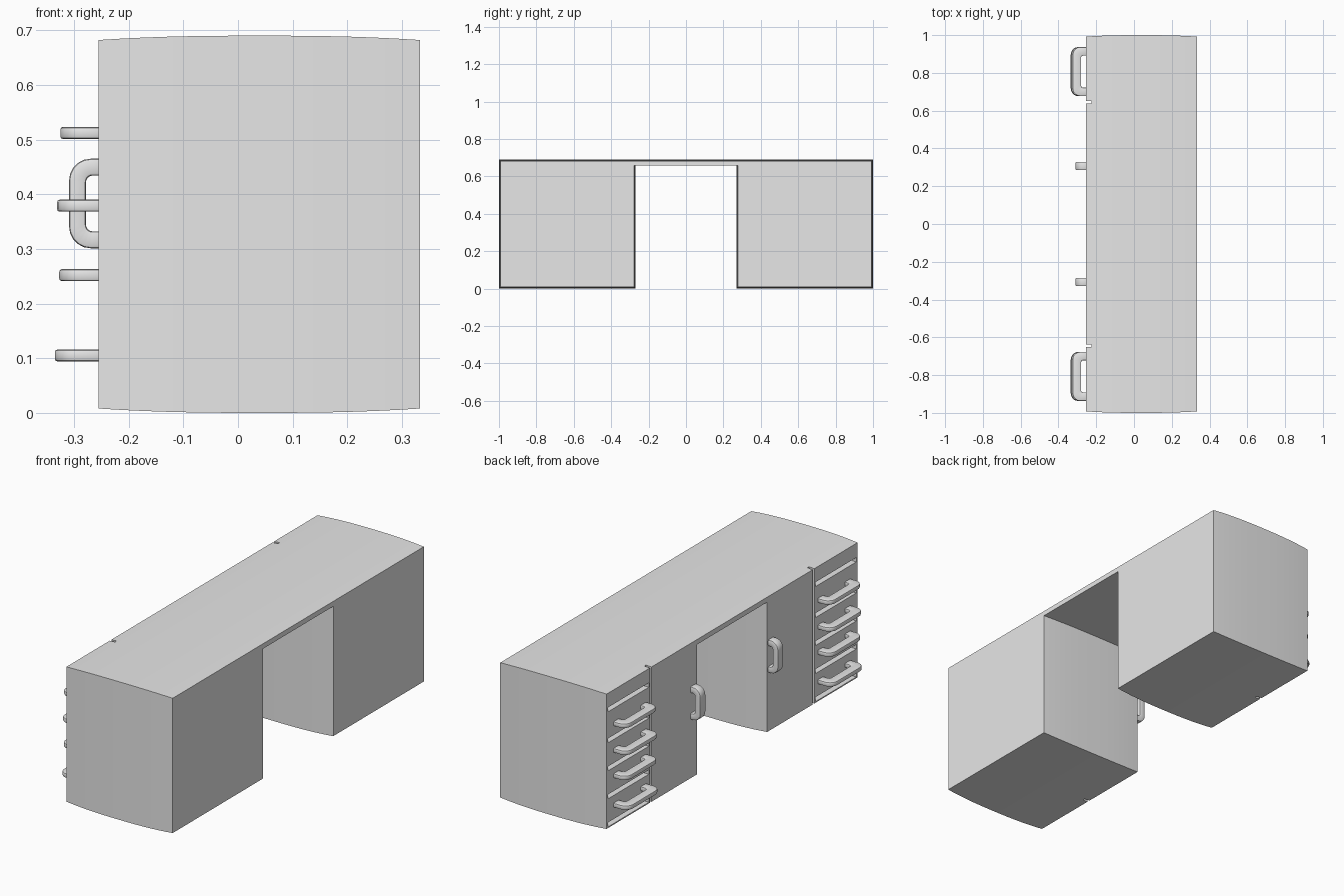
import bpy, bmesh, math
from mathutils import Vector

cube = bpy.data.objects.get("Cube")
if cube:
    bpy.data.objects.remove(cube, do_unlink=True)

grey = bpy.data.materials.new("light_grey")
grey.use_nodes = True
grey.diffuse_color = (0.8, 0.8, 0.8, 1)
grey.node_tree.nodes["Principled BSDF"].inputs["Base Color"].default_value = (0.8, 0.8, 0.8, 1)

FRONT, BACK = -0.255, 0.333
BULGE = 0.008


def finish(name, bm):
    bmesh.ops.recalc_face_normals(bm, faces=bm.faces)
    mesh = bpy.data.meshes.new(name)
    bm.to_mesh(mesh)
    bm.free()
    mesh.materials.append(grey)
    obj = bpy.data.objects.new(name, mesh)
    bpy.context.collection.objects.link(obj)
    return obj


def select_only(obj):
    bpy.ops.object.select_all(action='DESELECT')
    obj.select_set(True)
    bpy.context.view_layer.objects.active = obj


def apply_modifiers(obj):
    select_only(obj)
    for mod in list(obj.modifiers):
        bpy.ops.object.modifier_apply(modifier=mod.name)


def add_box(bm, lo, hi):
    lo, hi = Vector(lo), Vector(hi)
    verts = bmesh.ops.create_cube(bm, size=1)["verts"]
    for v in verts:
        v.co = (lo + hi) / 2 + v.co * (hi - lo)


# Desk body: arch profile swept front to back, swelling gently in the middle
# Each profile point: y, z, swell direction in y, swell direction in z
half = [(0.277, 0.657, -1, 0), (0.277, BULGE, -1, -1),
        (0.992, BULGE, 1, -1), (0.992, 0.682, 1, 1)]
profile = half + [(-y, z, -sy, sz) for y, z, sy, sz in reversed(half)]
bm = bmesh.new()
rings = []
STEPS = 14
for i in range(STEPS + 1):
    t = i / STEPS
    swell = BULGE * (1 - abs(2 * t - 1) ** 2.5)
    x = FRONT + (BACK - FRONT) * t
    rings.append([bm.verts.new((x, y + sy * swell, z + sz * swell))
                  for y, z, sy, sz in profile])
n = len(profile)
for a, b in zip(rings, rings[1:]):
    for k in range(n):
        bm.faces.new((a[k], a[(k + 1) % n], b[(k + 1) % n], b[k]))
bm.faces.new(rings[0])
bm.faces.new(rings[-1])
body = finish("desk_body", bm)

# Cut the gaps between drawers and the groove beside each door
bm = bmesh.new()
for side in (-1, 1):
    def cut(y0, y1, z0, z1):
        ys = sorted((side * y0, side * y1))
        add_box(bm, (FRONT - 0.05, ys[0], z0), (FRONT + 0.03, ys[1], z1))
    cut(0.637, 0.65, -0.1, 0.8)
    for z in (0.025, 0.165, 0.305, 0.445, 0.6):
        cut(0.658, 0.982, z - 0.011, z + 0.011)
cutter = finish("gap_cutter", bm)
cutter.hide_render = True
mod = body.modifiers.new("gaps", 'BOOLEAN')
mod.operation = 'DIFFERENCE'
mod.solver = 'EXACT'
mod.object = cutter
apply_modifiers(body)
bpy.data.objects.remove(cutter, do_unlink=True)
bpy.ops.object.shade_smooth_by_angle(angle=math.radians(30))


def arch(length, reach, radius):
    """Half outline of a pull as (distance out, position along)."""
    pts = [(-0.01, -length / 2)]
    for i in range(6):
        a = math.pi / 2 * i / 5
        pts.append((reach - radius + radius * math.sin(a),
                    -length / 2 + radius - radius * math.cos(a)))
    return pts + [(o, -s) for o, s in reversed(pts)]


def handle(name, y, z, length, reach, bar, leg, width, upright):
    """Rounded pull handle standing out from the drawer side."""
    outer = arch(length, reach, 0.04)
    inner = arch(length - 2 * leg, reach - bar, 0.012)
    bm = bmesh.new()
    layers = []
    for w in (-width / 2, width / 2):
        loops = []
        for pts in (outer, inner):
            loops.append([bm.verts.new((FRONT - o, y + w, z + s) if upright
                                       else (FRONT - o, y + s, z + w)) for o, s in pts])
        layers.append(loops)
    (o1, i1), (o2, i2) = layers
    for p, q in ((o1, i1), (o2, i2), (o1, o2), (i1, i2)):
        for k in range(len(p) - 1):
            bm.faces.new((p[k], p[k + 1], q[k + 1], q[k]))
    for k in (0, -1):
        bm.faces.new((o1[k], i1[k], i2[k], o2[k]))
    obj = finish(name, bm)
    bevel = obj.modifiers.new("soft_edges", 'BEVEL')
    bevel.width = 0.005
    bevel.segments = 2
    bevel.limit_method = 'ANGLE'
    bevel.angle_limit = math.radians(50)
    apply_modifiers(obj)
    bpy.ops.object.shade_smooth_by_angle(angle=math.radians(40))


# Drawer pulls and door handles on both pedestals
pulls = [(0.105, 0.08), (0.252, 0.072), (0.379, 0.076), (0.512, 0.07)]
for side, label in ((-1, "front"), (1, "back")):
    for i, (z, reach) in enumerate(pulls, 1):
        handle(f"{label}_drawer_handle_{i}", side * 0.807, z,
               0.26, reach, 0.045, 0.045, 0.022, False)
    handle(f"{label}_door_handle", side * 0.307, 0.383,
           0.164, 0.054, 0.031, 0.031, 0.043, True)
